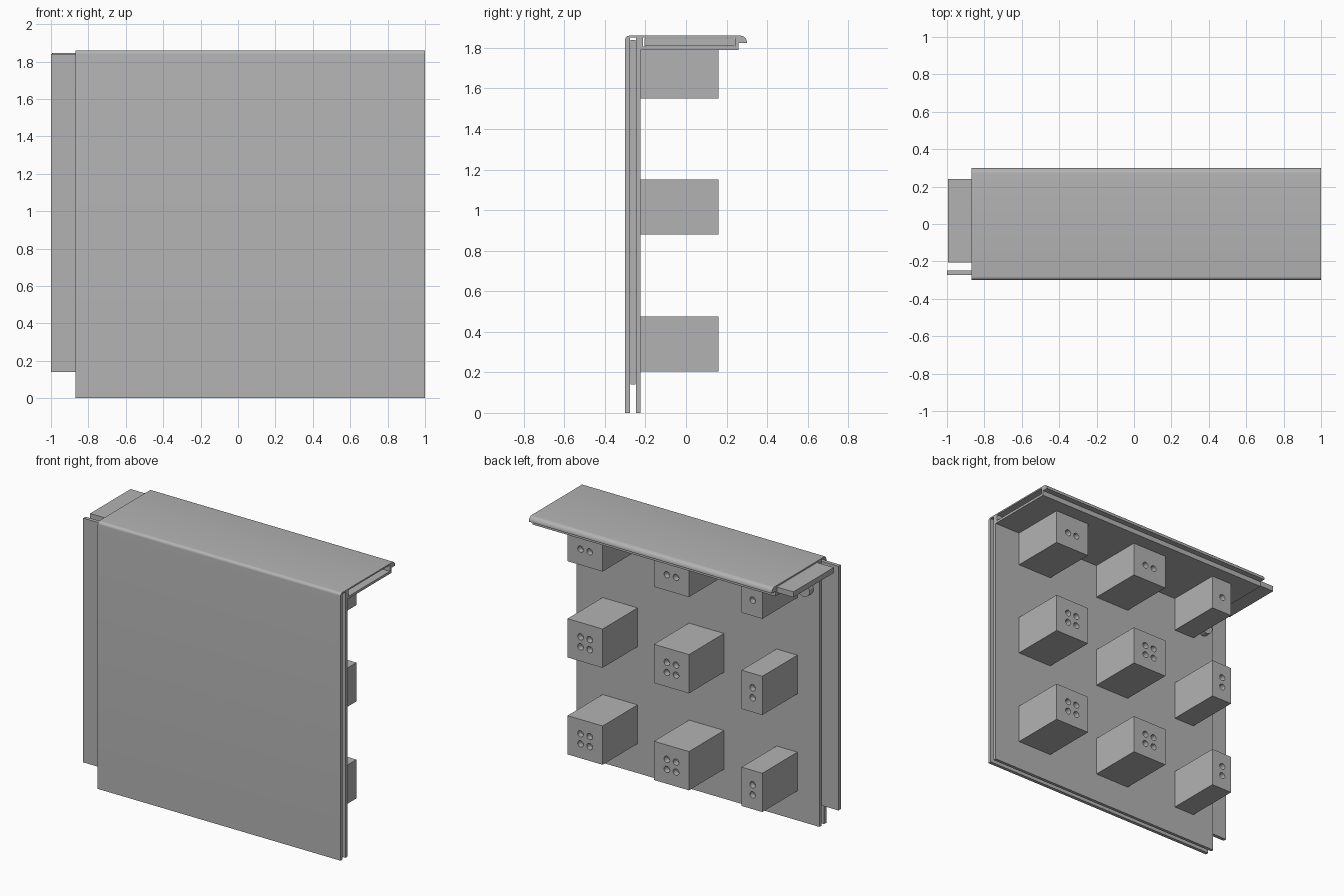
import bpy, bmesh, math
from mathutils import Matrix, Vector

cube = bpy.data.objects.get("Cube")
if cube:
    bpy.data.objects.remove(cube, do_unlink=True)

grey = bpy.data.materials.new("plain_grey")
grey.use_nodes = True
colour = (0.45, 0.45, 0.45, 1)
grey.diffuse_color = colour
grey.node_tree.nodes["Principled BSDF"].inputs["Base Color"].default_value = colour


def finish(name, bm):
    bmesh.ops.recalc_face_normals(bm, faces=bm.faces)
    mesh = bpy.data.meshes.new(name)
    bm.to_mesh(mesh)
    bm.free()
    mesh.materials.append(grey)
    obj = bpy.data.objects.new(name, mesh)
    bpy.context.collection.objects.link(obj)
    return obj


def box(name, xs, ys, zs):
    bm = bmesh.new()
    size = [b - a for a, b in (xs, ys, zs)]
    mid = [(a + b) / 2 for a, b in (xs, ys, zs)]
    bmesh.ops.create_cube(bm, size=1, matrix=Matrix.Translation(mid) @ Matrix.Diagonal((*size, 1)))
    return finish(name, bm)


def rods(name, centres, radius, y0, y1):
    """Cylinders along y at the given (x, z) centres."""
    bm = bmesh.new()
    for x, z in centres:
        place = Matrix.Translation((x, (y0 + y1) / 2, z)) @ Matrix.Rotation(math.pi / 2, 4, 'X')
        bmesh.ops.create_cone(bm, cap_ends=True, segments=24, radius1=radius,
                              radius2=radius, depth=y1 - y0, matrix=place)
    return finish(name, bm)


def activate(obj):
    bpy.ops.object.select_all(action='DESELECT')
    bpy.context.view_layer.objects.active = obj
    obj.select_set(True)


def cut(obj, cutter):
    cutter.hide_render = True
    mod = obj.modifiers.new("cut", 'BOOLEAN')
    mod.operation = 'DIFFERENCE'
    mod.solver = 'EXACT'
    mod.object = cutter
    activate(obj)
    bpy.ops.object.modifier_apply(modifier=mod.name)
    bpy.data.objects.remove(cutter, do_unlink=True)


def arc(y, z, r, start, end, steps=6):
    return [(y + r * math.cos(math.radians(start + (end - start) * i / steps)),
             z + r * math.sin(math.radians(start + (end - start) * i / steps)))
            for i in range(steps + 1)]


# Folded panel: front sheet, back sheet and top shelf as one extruded profile
LEFT, RIGHT, TOP = 1.0, -0.87, 1.86
profile = [(-0.30, 0)] + arc(-0.28, TOP - 0.02, 0.02, 180, 90)
profile += arc(0.27, TOP - 0.03, 0.03, 90, 0)
profile += [(0.30, 1.825), (0.26, 1.825), (0.26, 1.79), (-0.225, 1.79), (-0.225, 0),
            (-0.247, 0), (-0.247, 1.85), (-0.277, 1.85), (-0.277, 0)]
bm = bmesh.new()
face = bm.faces.new([bm.verts.new((RIGHT, y, z)) for y, z in profile])
new = bmesh.ops.extrude_face_region(bm, geom=[face])["geom"]
bmesh.ops.translate(bm, vec=Vector((LEFT - RIGHT, 0, 0)),
                    verts=[v for v in new if isinstance(v, bmesh.types.BMVert)])
panel = finish("folded_panel", bm)
cut(panel, box("shelf_cutter", (-1.1, 1.1), (-0.212, 0.242), (1.807, 1.85)))
activate(panel)
bpy.ops.object.shade_smooth_by_angle(angle=math.radians(30))

# Joining tongues that slide into the slots
box("upright_tongue", (-1.0, -0.74), (-0.274, -0.249), (0.14, 1.84))
box("shelf_tongue", (-0.995, -0.74), (-0.205, 0.24), (1.809, 1.847))

# Rear blocks with round sockets; the end column and top row are cut short
columns = [((0.53, 0.80), (0.63, 0.70)), ((-0.135, 0.135), (-0.035, 0.035)),
           ((-0.70, -0.54), (-0.625,))]
rows = [((0.205, 0.475), (0.305, 0.375)), ((0.88, 1.15), (0.98, 1.05)),
        ((1.55, 1.79), (1.66,))]
for c, (xs, hole_xs) in enumerate(columns):
    for r, (zs, hole_zs) in enumerate(rows):
        block = box(f"rear_block_{c + 1}_{r + 1}", xs, (-0.226, 0.16), zs)
        centres = [(x, z) for x in hole_xs for z in hole_zs]
        cut(block, rods("socket_cutter", centres, 0.022, 0.12, 0.2))
        activate(block)
        bpy.ops.object.shade_smooth_by_angle(angle=math.radians(30))

# Small round stud near the joining edge
stud = rods("round_stud", [(-0.78, 1.64)], 0.045, -0.226, -0.18)
activate(stud)
bpy.ops.object.shade_smooth_by_angle(angle=math.radians(30))
